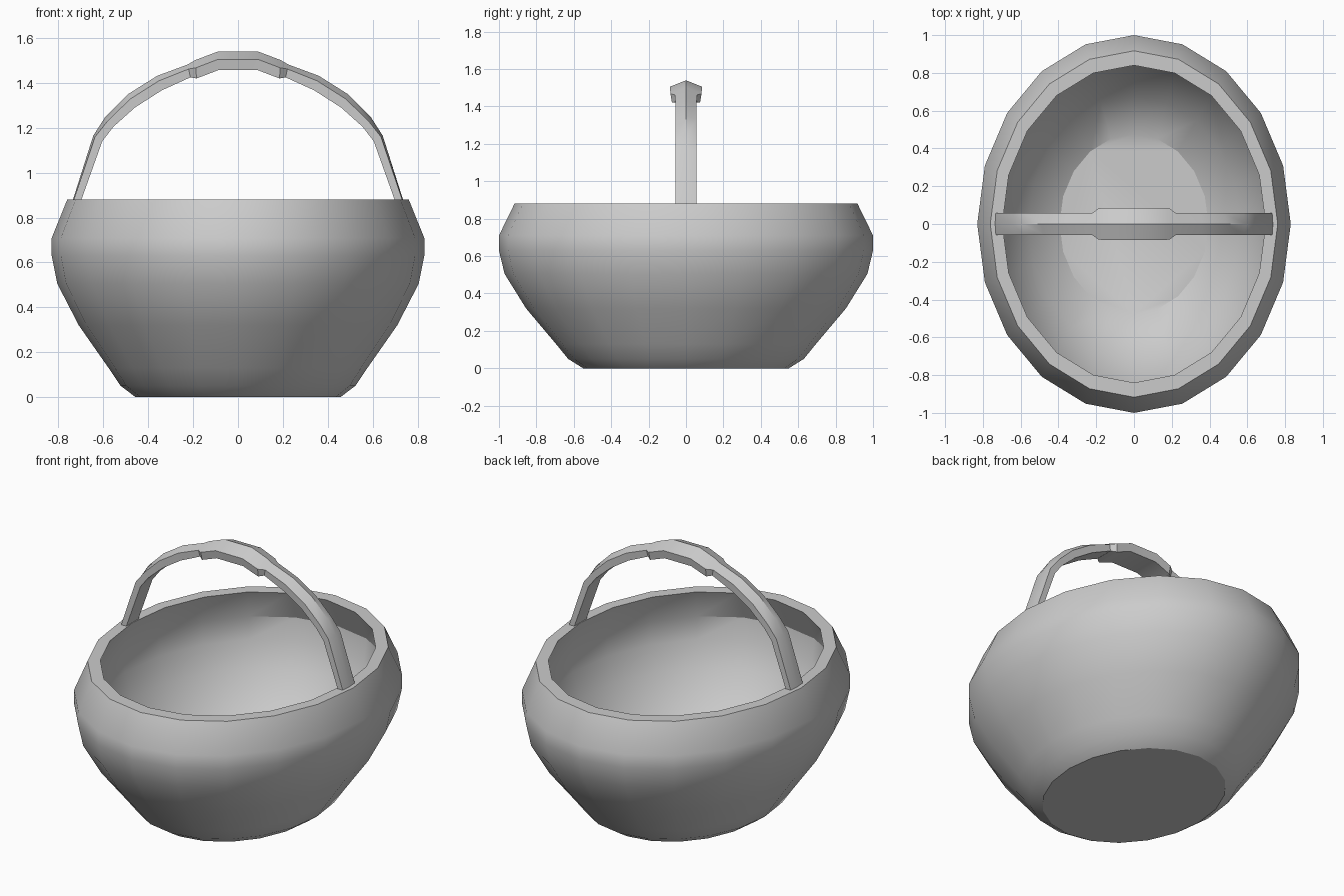
import bpy, bmesh, math

if "Cube" in bpy.data.objects:
    bpy.data.objects.remove(bpy.data.objects["Cube"])

RATIO = 0.83   # bowl is an ellipse: x radius / y radius
SIDES = 20


def loft(name, rings, closed=False):
    """Skin a list of equal-length point rings; cap the ends unless closed."""
    bm = bmesh.new()
    vr = [[bm.verts.new(p) for p in ring] for ring in rings]
    n = len(vr[0])
    for a, b in zip(vr, vr[1:]):
        for i in range(n):
            j = (i + 1) % n
            bm.faces.new((a[i], a[j], b[j], b[i]))
    bm.faces.new(vr[0])
    bm.faces.new(vr[-1])
    bmesh.ops.recalc_face_normals(bm, faces=bm.faces)
    mesh = bpy.data.meshes.new(name)
    bm.to_mesh(mesh)
    bm.free()
    ob = bpy.data.objects.new(name, mesh)
    bpy.context.collection.objects.link(ob)
    bpy.ops.object.select_all(action='DESELECT')
    ob.select_set(True)
    bpy.context.view_layer.objects.active = ob
    bpy.ops.object.shade_smooth_by_angle(angle=math.radians(30))
    return ob


def ellipse(r, z):
    return [(RATIO * r * math.cos(i * math.tau / SIDES),
             r * math.sin(i * math.tau / SIDES), z) for i in range(SIDES)]


# Basket bowl: (y radius, z) up the outside, over the rim, down the inside
profile = [(0.55, 0), (0.63, 0.05), (0.695, 0.13), (0.855, 0.32),
           (0.97, 0.505), (1.0, 0.63), (1.0, 0.71), (0.917, 0.88),
           (0.84, 0.88), (0.92, 0.70), (0.90, 0.57), (0.835, 0.43),
           (0.675, 0.20), (0.475, 0.09)]
loft("basket_bowl", [ellipse(r, z) for r, z in profile])


def section(ox, oz, ix, iz, w, wb, f):
    """House-shaped section: ridge on the outer side, eaves, flat inner side."""
    ex, ez = ox + (ix - ox) * f, oz + (iz - oz) * f
    return [(ox, 0, oz), (ex, w, ez), (ix, wb, iz), (ix, -wb, iz), (ex, -w, ez)]


def mirrored(half):
    return half + [[(-x, y, z) for x, y, z in ring] for ring in reversed(half)]


# Handle arch with the wider grip in the middle (right half, then mirrored)
# outer x, outer z, inner x, inner z, eave half width, inner half width, eave position
half = [(0.742, 0.86, 0.705, 0.86, 0.057, 0.057, 0.10),
        (0.645, 1.165, 0.605, 1.14, 0.057, 0.057, 0.20),
        (0.592, 1.248, 0.555, 1.205, 0.057, 0.057, 0.35),
        (0.49, 1.35, 0.46, 1.29, 0.057, 0.055, 0.35),
        (0.36, 1.432, 0.34, 1.367, 0.057, 0.055, 0.35),
        (0.225, 1.482, 0.212, 1.425, 0.058, 0.055, 0.35),
        (0.19, 1.502, 0.185, 1.42, 0.083, 0.075, 0.42),
        (0.09, 1.54, 0.088, 1.457, 0.086, 0.078, 0.42)]
loft("handle", mirrored([section(*s) for s in half]))
